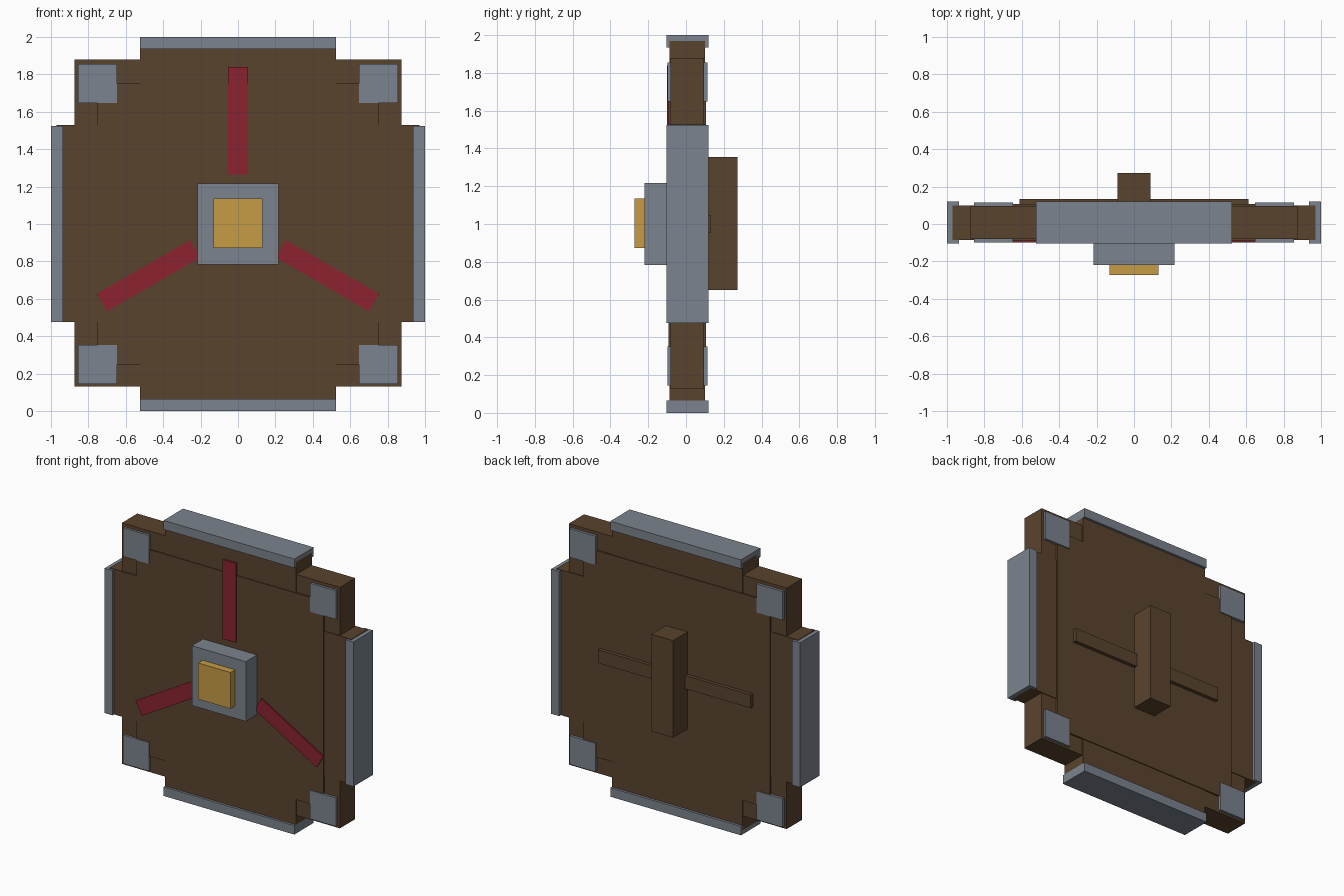
import bpy, bmesh, math
from mathutils import Matrix, Vector

cube = bpy.data.objects.get("Cube")
if cube:
    bpy.data.objects.remove(cube, do_unlink=True)


def material(name, rgb):
    lin = [((c / 255 + 0.055) / 1.055) ** 2.4 for c in rgb] + [1.0]
    m = bpy.data.materials.new(name)
    m.use_nodes = True
    m.diffuse_color = lin
    bsdf = next(n for n in m.node_tree.nodes if n.type == 'BSDF_PRINCIPLED')
    bsdf.inputs["Base Color"].default_value = lin
    return m


wood = material("brown wood", (90, 67, 45))
steel = material("grey steel", (124, 131, 142))
gold = material("gold", (198, 156, 70))
red = material("dark red", (139, 34, 48))


def box(name, mat, x, y, z, turn=0.0):
    """Box between (min, max) ranges, turned about the shield's centre axis."""
    lo, hi = Vector((x[0], y[0], z[0])), Vector((x[1], y[1], z[1]))
    bm = bmesh.new()
    bmesh.ops.create_cube(bm, size=1.0)
    bmesh.ops.scale(bm, vec=hi - lo, verts=bm.verts)
    bmesh.ops.translate(bm, vec=(lo + hi) / 2, verts=bm.verts)
    if turn:
        bmesh.ops.rotate(bm, cent=(0, 0, 1), verts=bm.verts,
                         matrix=Matrix.Rotation(turn, 3, 'Y'))
    mesh = bpy.data.meshes.new(name)
    bm.to_mesh(mesh)
    bm.free()
    mesh.materials.append(mat)
    ob = bpy.data.objects.new(name, mesh)
    bpy.context.collection.objects.link(ob)
    return ob


# Wooden body: stepped layers, thickest in the middle
box("centre_panel", wood, (-0.75, 0.75), (-0.092, 0.107), (0.25, 1.75))
box("upright_panel", wood, (-0.525, 0.525), (-0.087, 0.101), (0.03, 1.97))
box("cross_panel", wood, (-0.97, 0.97), (-0.086, 0.1), (0.475, 1.53))
box("corner_panel", wood, (-0.875, 0.875), (-0.081, 0.095), (0.13, 1.88))

# Steel rims on the four sides
for name, turn in (("top", 0), ("left", 90), ("bottom", 180), ("right", 270)):
    box(name + "_rim", steel, (-0.525, 0.525), (-0.104, 0.119), (1.935, 2.0),
        math.radians(turn))

# Steel corner plates, showing on both faces
for sx, side in ((1, "left"), (-1, "right")):
    for sz, level in ((1, "upper"), (-1, "lower")):
        cx, cz = sx * 0.752, 1 + sz * 0.752
        box(f"{level}_{side}_corner_plate", steel, (cx - 0.104, cx + 0.104),
            (-0.098, 0.114), (cz - 0.104, cz + 0.104))

# Raised boss with gold stud
box("boss", steel, (-0.217, 0.217), (-0.22, 0.0), (0.783, 1.217))
box("boss_stud", gold, (-0.13, 0.13), (-0.2725, -0.21), (0.872, 1.135))

# Three painted stripes radiating from the boss
for i in range(3):
    box(f"stripe_{i + 1}", red, (-0.054, 0.054), (-0.1, -0.085), (1.265, 1.84),
        math.radians(120 * i))

# Rear grip and arm bar
box("grip", wood, (-0.087, 0.087), (0.09, 0.2725), (0.65, 1.355))
box("arm_bar", wood, (-0.612, 0.612), (0.09, 0.133), (0.952, 1.048))
